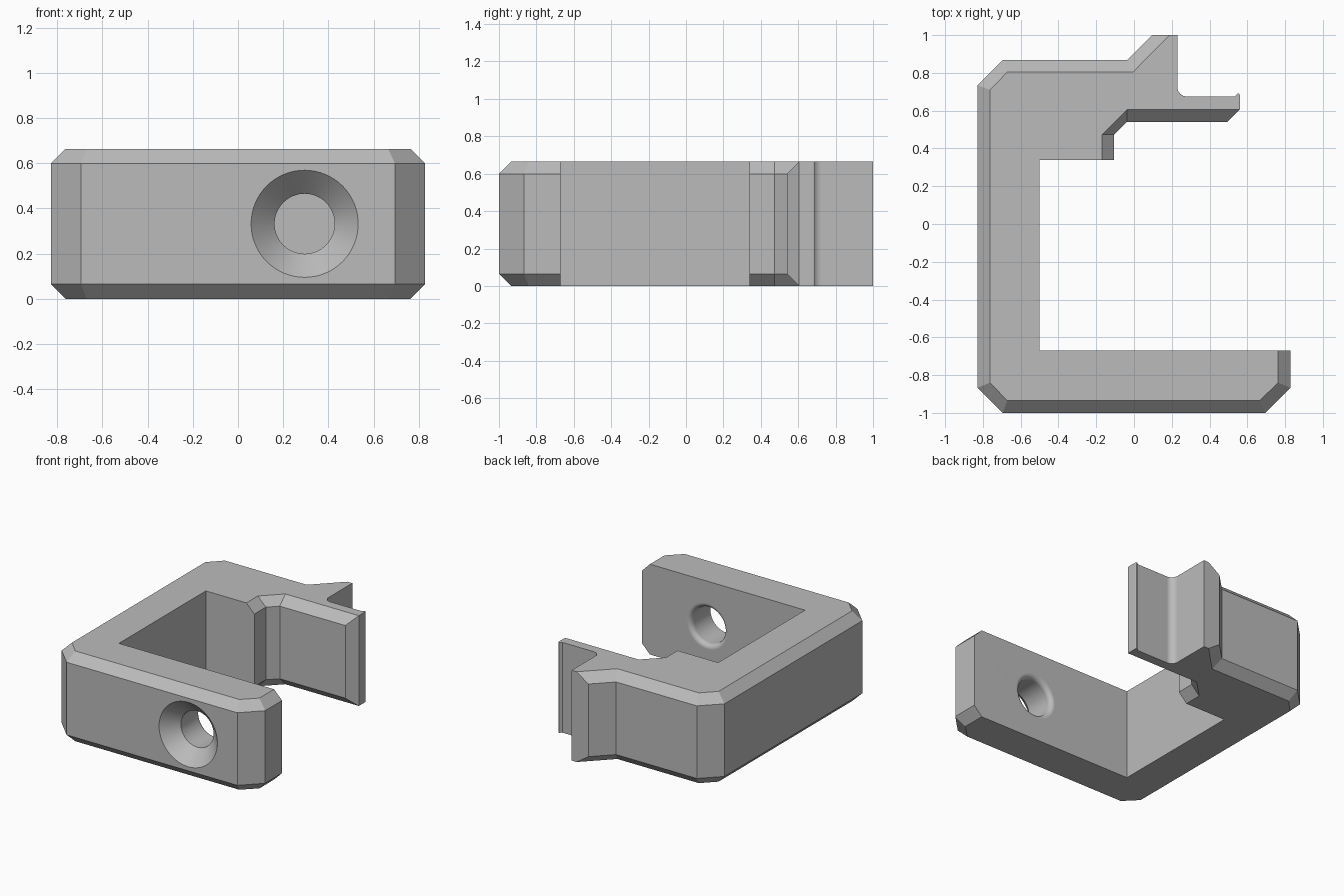
import bpy, bmesh
from math import sin, cos, pi, radians

if "Cube" in bpy.data.objects:
    bpy.data.objects.remove(bpy.data.objects["Cube"])

HEIGHT, BEVEL = 0.664, 0.065

grey = bpy.data.materials.new("plain grey")
grey.use_nodes = True
grey.diffuse_color = (0.5, 0.5, 0.5, 1)
grey.node_tree.nodes["Principled BSDF"].inputs["Base Color"].default_value = (0.5, 0.5, 0.5, 1)


def build(name, rings):
    """Skin a stack of equal-length closed rings and cap both ends."""
    bm = bmesh.new()
    loops = [[bm.verts.new(p) for p in ring] for ring in rings]
    n = len(loops[0])
    for a, b in zip(loops, loops[1:]):
        for i in range(n):
            j = (i + 1) % n
            bm.faces.new((a[i], a[j], b[j], b[i]))
    bm.faces.new(loops[0][::-1])
    bm.faces.new(loops[-1])
    bmesh.ops.remove_doubles(bm, verts=bm.verts, dist=0.0005)
    bmesh.ops.recalc_face_normals(bm, faces=bm.faces)
    mesh = bpy.data.meshes.new(name)
    bm.to_mesh(mesh)
    bm.free()
    mesh.materials.append(grey)
    obj = bpy.data.objects.new(name, mesh)
    bpy.context.collection.objects.link(obj)
    return obj


# Chamfered outline points: (wall position, cap position)
front_arm = [((-.695, -1), (-.67, -.935)), ((.695, -1), (.665, -.935)),
             ((.828, -.867), (.763, -.84)), ((.828, -.67), (.763, -.67))]
inner_corner = [((-.5, -.67),) * 2, ((-.5, .34),) * 2]
jaw = [((-.105, .34), (-.17, .34)), ((-.105, .473), (-.17, .473)),
       ((-.038, .54), (-.038, .605)), ((.495, .54), (.56, .605)),
       ((.56, .605),) * 2]
# Small raised bead on the lip, then a fillet up to the rear fin
lip = [(.56, .683), (.556, .69), (.549, .69), (.534, .675)]
fillet = [(.28 - .05 * sin(t), .725 - .05 * cos(t))
          for t in (i * pi / 16 for i in range(9))]
plain = [(p, p) for p in lip + fillet + [(.23, 1)]]
back = [((.095, 1), (.19, 1)), ((-.038, .867), (-.005, .805)),
        ((-.695, .867), (-.67, .805)), ((-.828, .735), (-.763, .71)),
        ((-.828, -.867), (-.763, -.84))]
outline = front_arm + inner_corner + jaw + plain + back


def layer(z, kind):
    return [(*pair[kind], z) for pair in outline]


bracket = build("clamp_bracket", [layer(0, 1), layer(BEVEL, 0),
                                  layer(HEIGHT - BEVEL, 0), layer(HEIGHT, 1)])

# Countersunk screw hole, rounded where it leaves the arm
hole_profile = [(-1.01, .247), (-.895, .133)]
hole_profile += [(-.705 + .035 * sin(t), .168 - .035 * cos(t))
                 for t in (i * pi / 12 for i in range(7))]
hole_profile += [(-.64, .168)]
SEGMENTS = 64
cutter = build("screw_hole_cutter", [
    [(.295 + r * cos(2 * pi * i / SEGMENTS), y,
      HEIGHT / 2 + r * sin(2 * pi * i / SEGMENTS)) for i in range(SEGMENTS)]
    for y, r in hole_profile])
cutter.hide_render = True

bpy.ops.object.select_all(action="DESELECT")
bpy.context.view_layer.objects.active = bracket
bracket.select_set(True)
cut = bracket.modifiers.new("screw_hole", "BOOLEAN")
cut.operation = "DIFFERENCE"
cut.solver = "EXACT"
cut.object = cutter
bpy.ops.object.modifier_apply(modifier=cut.name)
bpy.data.objects.remove(cutter)

# Smooth only the fillet and hole; keep planar faces flat
bpy.ops.object.shade_smooth_by_angle(angle=radians(25))
weighted = bracket.modifiers.new("weighted_normals", "WEIGHTED_NORMAL")
weighted.keep_sharp = True
